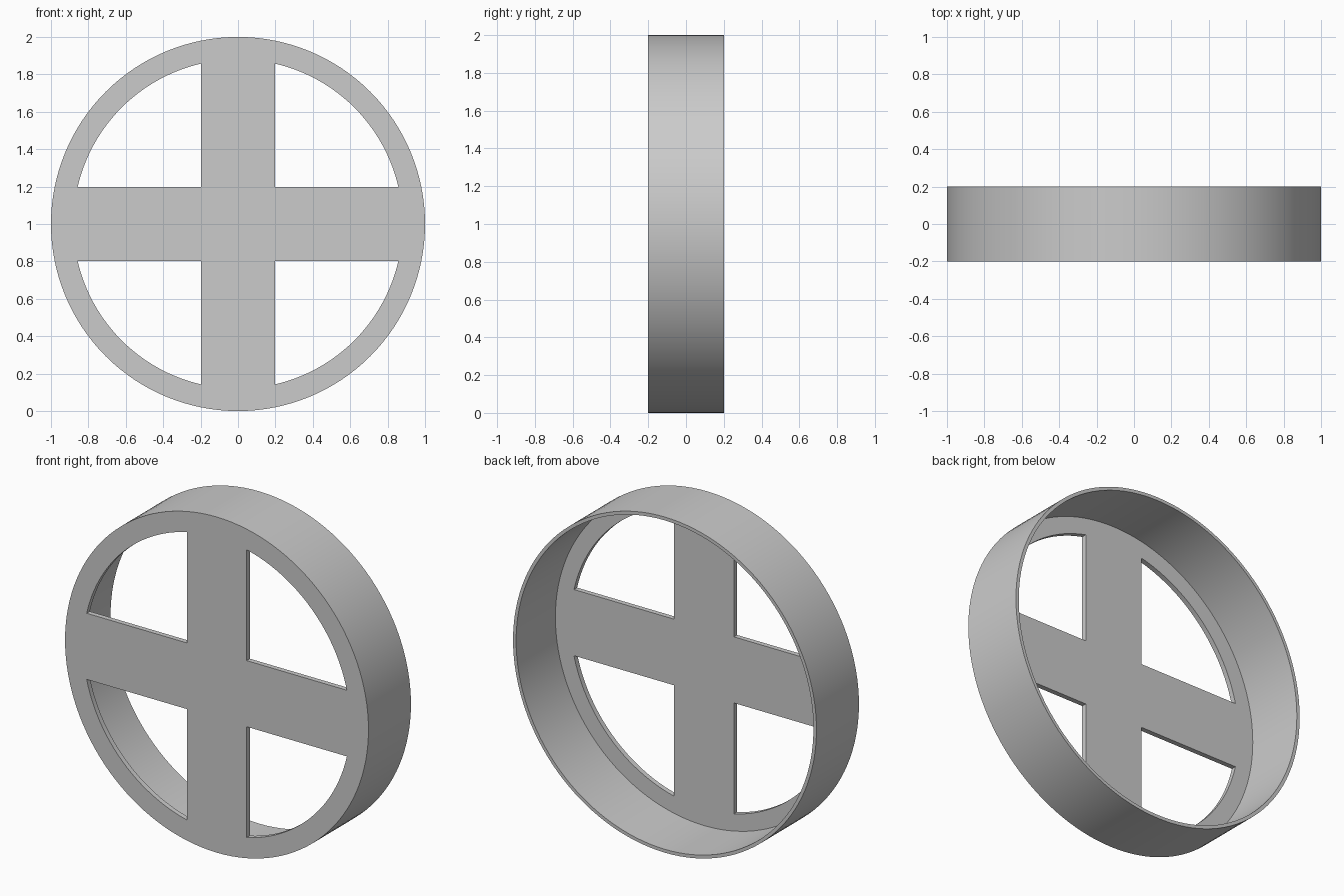
import bpy, bmesh
from math import sin, cos, asin, pi, radians
from mathutils import Matrix, Vector

RADIUS, WALL, DEPTH, PLATE = 1.0, 0.02, 0.4, 0.03
WINDOW_RADIUS, BAR_HALF = 0.88, 0.197
CENTRE = Vector((0, 0, 1))

cube = bpy.data.objects.get("Cube")
if cube:
    bpy.data.objects.remove(cube, do_unlink=True)

grey = bpy.data.materials.new("plain grey")
grey.use_nodes = True
grey.diffuse_color = (0.6, 0.6, 0.6, 1)
grey.node_tree.nodes["Principled BSDF"].inputs["Base Color"].default_value = (0.6, 0.6, 0.6, 1)


def make_object(name, bm):
    bmesh.ops.recalc_face_normals(bm, faces=bm.faces)
    mesh = bpy.data.meshes.new(name)
    bm.to_mesh(mesh)
    bm.free()
    mesh.materials.append(grey)
    obj = bpy.data.objects.new(name, mesh)
    bpy.context.collection.objects.link(obj)
    return obj


def prism(bm, points, y0, y1):
    """Extrude an outline in the x-z plane from y0 to y1, returning the far cap."""
    face = bm.faces.new([bm.verts.new((x, y0, z)) for x, z in points])
    out = bmesh.ops.extrude_face_region(bm, geom=[face], use_keep_orig=True)["geom"]
    bmesh.ops.translate(bm, vec=(0, y1 - y0, 0),
                        verts=[g for g in out if isinstance(g, bmesh.types.BMVert)])
    return next(g for g in out if isinstance(g, bmesh.types.BMFace))


# Open-backed drum: a disc with a thin deep rim
bm = bmesh.new()
SEGMENTS = 128
circle = [(RADIUS * cos(2 * pi * i / SEGMENTS), RADIUS * sin(2 * pi * i / SEGMENTS))
          for i in range(SEGMENTS)]
back = prism(bm, circle, -DEPTH / 2, DEPTH / 2)
bmesh.ops.recalc_face_normals(bm, faces=bm.faces)
bmesh.ops.inset_region(bm, faces=[back], thickness=WALL, use_even_offset=True)
inner = bmesh.ops.extrude_discrete_faces(bm, faces=[back])["faces"][0]
bmesh.ops.translate(bm, vec=(0, PLATE - DEPTH, 0), verts=inner.verts)
bmesh.ops.translate(bm, vec=CENTRE, verts=bm.verts)
wheel = make_object("spoked_wheel", bm)

# Four quarter-round windows leave the cross-shaped spokes
bm = bmesh.new()
start = asin(BAR_HALF / WINDOW_RADIUS)
STEPS = 24
for quarter in range(4):
    points = [(BAR_HALF, BAR_HALF)]
    for i in range(STEPS + 1):
        a = start + (pi / 2 - 2 * start) * i / STEPS
        points.append((WINDOW_RADIUS * cos(a), WINDOW_RADIUS * sin(a)))
    turn = Matrix.Rotation(quarter * pi / 2, 2)
    prism(bm, [turn @ Vector(p) for p in points], -DEPTH, 0)
bmesh.ops.translate(bm, vec=CENTRE, verts=bm.verts)
cutter = make_object("window_cutter", bm)
cutter.hide_render = True

cut = wheel.modifiers.new("windows", "BOOLEAN")
cut.operation = "DIFFERENCE"
cut.solver = "EXACT"
cut.object = cutter
bpy.ops.object.select_all(action="DESELECT")
bpy.context.view_layer.objects.active = wheel
wheel.select_set(True)
bpy.ops.object.modifier_apply(modifier=cut.name)
bpy.data.objects.remove(cutter, do_unlink=True)
bpy.ops.object.shade_smooth_by_angle(angle=radians(30))
